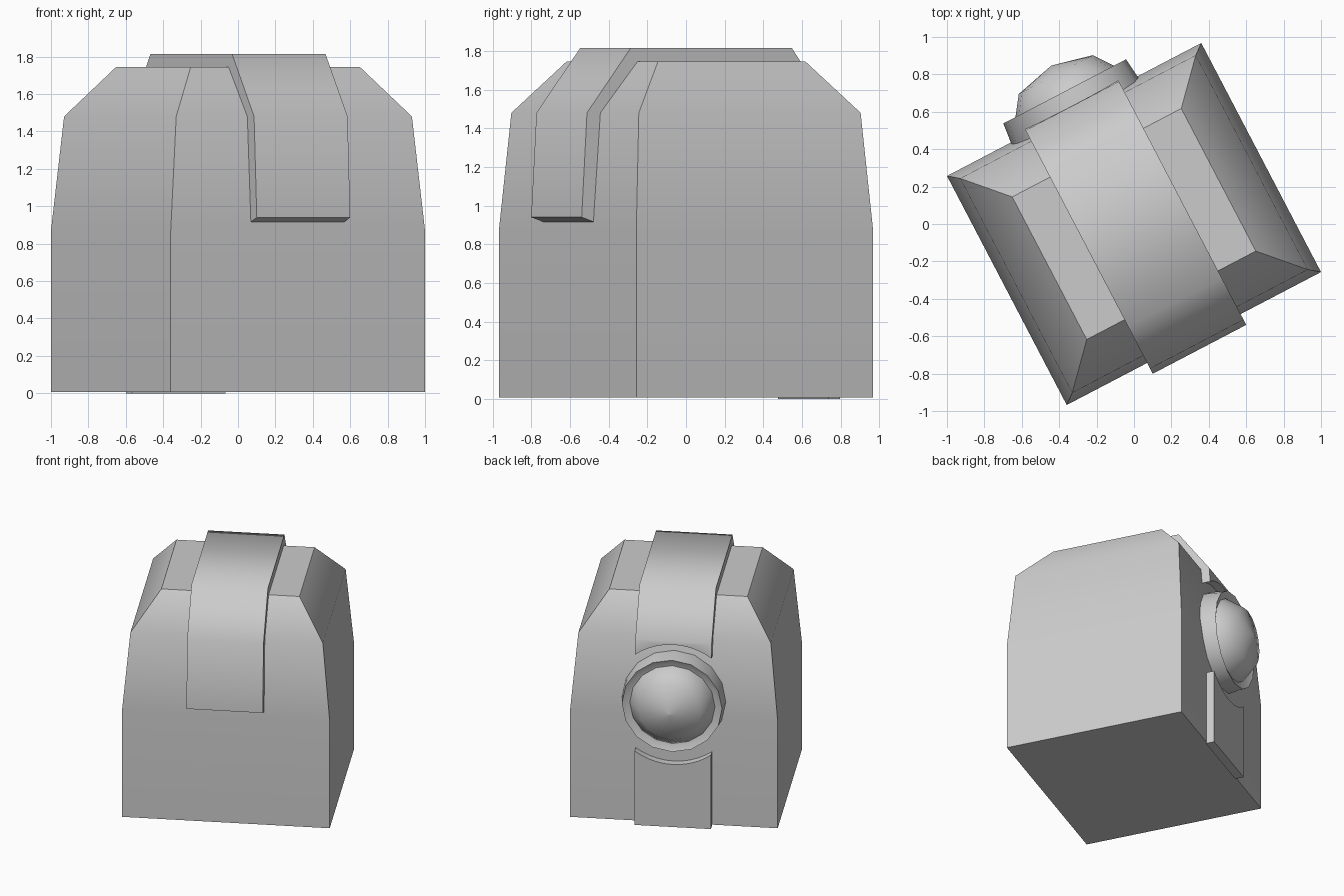
import bpy, bmesh
from math import radians, sin, cos, pi, sqrt

if "Cube" in bpy.data.objects:
    bpy.data.objects.remove(bpy.data.objects["Cube"])

TURN = radians(27.6)   # the whole model is turned about z


def make(name, verts, faces, smooth=45):
    me = bpy.data.meshes.new(name)
    me.from_pydata(verts, [], faces)
    bm = bmesh.new()
    bm.from_mesh(me)
    bmesh.ops.recalc_face_normals(bm, faces=bm.faces)
    bm.to_mesh(me)
    bm.free()
    ob = bpy.data.objects.new(name, me)
    ob.rotation_euler.z = TURN
    bpy.context.collection.objects.link(ob)
    shade(ob, smooth)
    return ob


def shade(ob, angle):
    bpy.ops.object.select_all(action='DESELECT')
    ob.select_set(True)
    bpy.context.view_layer.objects.active = ob
    bpy.ops.object.shade_smooth_by_angle(angle=radians(angle))


def loft(name, rings, smooth=45):
    """Skin equal-sized rings of points and cap both ends."""
    n = len(rings[0])
    verts = [p for r in rings for p in r]
    faces = [(k * n + i, k * n + (i + 1) % n, (k + 1) * n + (i + 1) % n, (k + 1) * n + i)
             for k in range(len(rings) - 1) for i in range(n)]
    faces += [tuple(range(n)), tuple(range(len(verts) - n, len(verts)))]
    return make(name, verts, faces, smooth)


def disc_rings(profile, z, n):
    """Circles about the local y axis from (radius, y) pairs."""
    return [[(r * cos(2 * pi * i / n), y, z + r * sin(2 * pi * i / n)) for i in range(n)]
            for r, y in profile]


# Tapered body: half width, half depth, height
levels = [(.767, .691, .008), (.767, .691, .87), (.711, .647, 1.48), (.51, .43, 1.745)]
loft("body", [[(-w, -d, z), (w, -d, z), (w, d, z), (-w, d, z)] for w, d, z in levels])

# Strap running up the front, over the top and down the back (y, z)
outer = [(-.756, .94), (-.725, 1.48), (-.47, 1.815), (.47, 1.815),
         (.712, 1.48), (.752, .87), (.752, 0)]
inner = [(.685, 0), (.685, .87), (.64, 1.475), (.425, 1.735),
         (-.425, 1.735), (-.64, 1.475), (-.683, .915)]
strap = loft("strap", [[(x, y, z) for y, z in outer + inner] for x in (-.282, .282)], 60)

# Round gap in the strap around the button
cutter = loft("strap_cutter", disc_rings([(.475, .3), (.475, 1.1)], .98, 48))
cutter.hide_render = True
mod = strap.modifiers.new("gap", 'BOOLEAN')
mod.operation, mod.solver, mod.object = 'DIFFERENCE', 'EXACT', cutter
bpy.context.view_layer.objects.active = strap
bpy.ops.object.modifier_apply(modifier=mod.name)
bpy.data.objects.remove(cutter)
shade(strap, 60)

# Button housing with a dished front face
loft("button_ring", disc_rings([(.383, .62), (.383, .68), (.37, .80), (.317, .775)], 1.0, 16))

# Domed button
y0, h, r = .772, .183, .317
c = sqrt(.5)
loft("button_dome", disc_rings([(r, y0 - .03), (r, y0), (r * c, y0 + h * c), (.002, y0 + h)], 1.0, 16))
